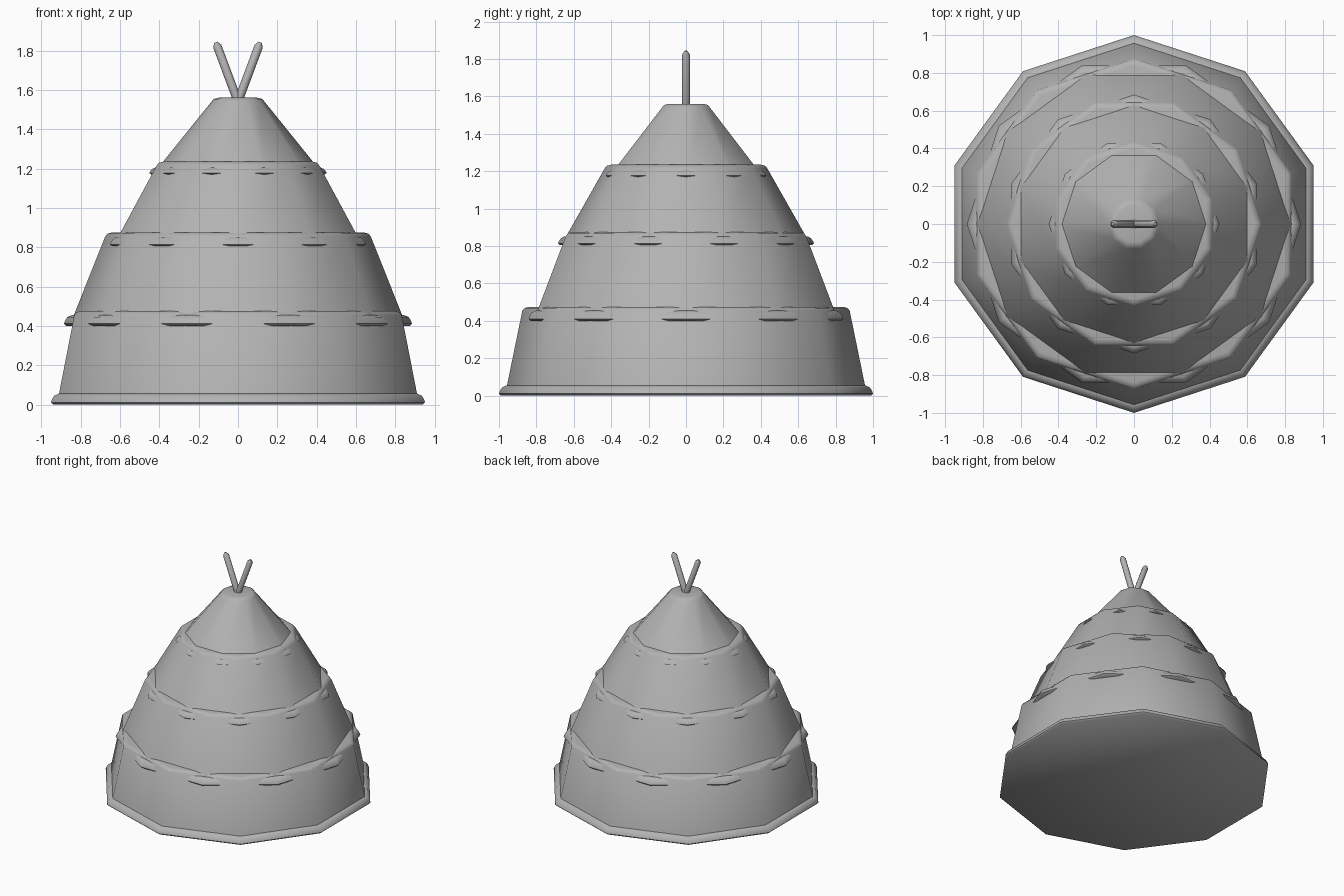
import bpy, bmesh
from math import cos, sin, pi, radians
from mathutils import Vector

cube = bpy.data.objects.get("Cube")
if cube:
    bpy.data.objects.remove(cube)

SIDES = 10
grey = bpy.data.materials.new("plain grey")
grey.use_nodes = True
colour = (0.45, 0.45, 0.45, 1)
grey.diffuse_color = colour
grey.node_tree.nodes["Principled BSDF"].inputs["Base Color"].default_value = colour


def finish(bm, name):
    bmesh.ops.recalc_face_normals(bm, faces=bm.faces)
    mesh = bpy.data.meshes.new(name)
    bm.to_mesh(mesh)
    bm.free()
    mesh.materials.append(grey)
    obj = bpy.data.objects.new(name, mesh)
    bpy.context.collection.objects.link(obj)
    bpy.ops.object.select_all(action='DESELECT')
    obj.select_set(True)
    bpy.context.view_layer.objects.active = obj
    bpy.ops.object.shade_smooth_by_angle(angle=radians(50))
    return obj


def lathe(name, profile, sides=SIDES, turn=0.0):
    """Closed solid of revolution from (radius, height) pairs."""
    bm = bmesh.new()
    rings = [[bm.verts.new((r * cos(turn + 2 * pi * i / sides),
                            r * sin(turn + 2 * pi * i / sides), z))
              for i in range(sides)] for r, z in profile]
    for low, high in zip(rings, rings[1:]):
        for i in range(sides):
            j = (i + 1) % sides
            bm.faces.new((low[i], low[j], high[j], high[i]))
    bm.faces.new(rings[0])
    bm.faces.new(rings[-1])
    return finish(bm, name)


# Stacked cloth tiers, every second one turned by half a side
# name, rim radius, rim bottom, rim height, wall foot radius, shoulder radius, top
tiers = [
    ("bottom", 1.0, 0.0, 0.055, 0.965, 0.875, 0.475),
    ("lower", 0.885, 0.40, 0.055, 0.85, 0.675, 0.875),
    ("upper", 0.685, 0.805, 0.045, 0.66, 0.435, 1.235),
    ("peak", 0.452, 1.17, 0.035, 0.425, 0.135, 1.56),
]
for n, (name, rim, z, h, foot, shoulder, top) in enumerate(tiers):
    turn = 0 if n % 2 else pi / SIDES
    # Rounded hem around the foot of the tier
    lathe(name + "_tier_hem",
          [(rim - 0.012, z), (rim, z + 0.2 * h), (rim - 0.004, z + 0.4 * h),
           (rim - 0.016, z + 0.8 * h), (foot - 0.005, z + h)], turn=turn)
    # Sloping wall with a softened shoulder
    lathe(name + "_tier_wall",
          [(foot, z + 0.3 * h), (shoulder, top - 0.02),
           (shoulder - 0.012, top - 0.006), (shoulder - 0.035, top)], turn=turn)

# Two crossed poles sticking out of the peak
for side, label in ((1, "left"), (-1, "right")):
    foot, tip = Vector((0, 0, 1.54)), Vector((side * 0.113, 0, 1.842))
    axis = tip - foot
    length = axis.length
    pole = lathe(label + "_pole",
                 [(0.022, 0), (0.022, length - 0.022), (0.009, length)], sides=8)
    pole.location = foot
    pole.rotation_euler = axis.to_track_quat('Z', 'Y').to_euler()
